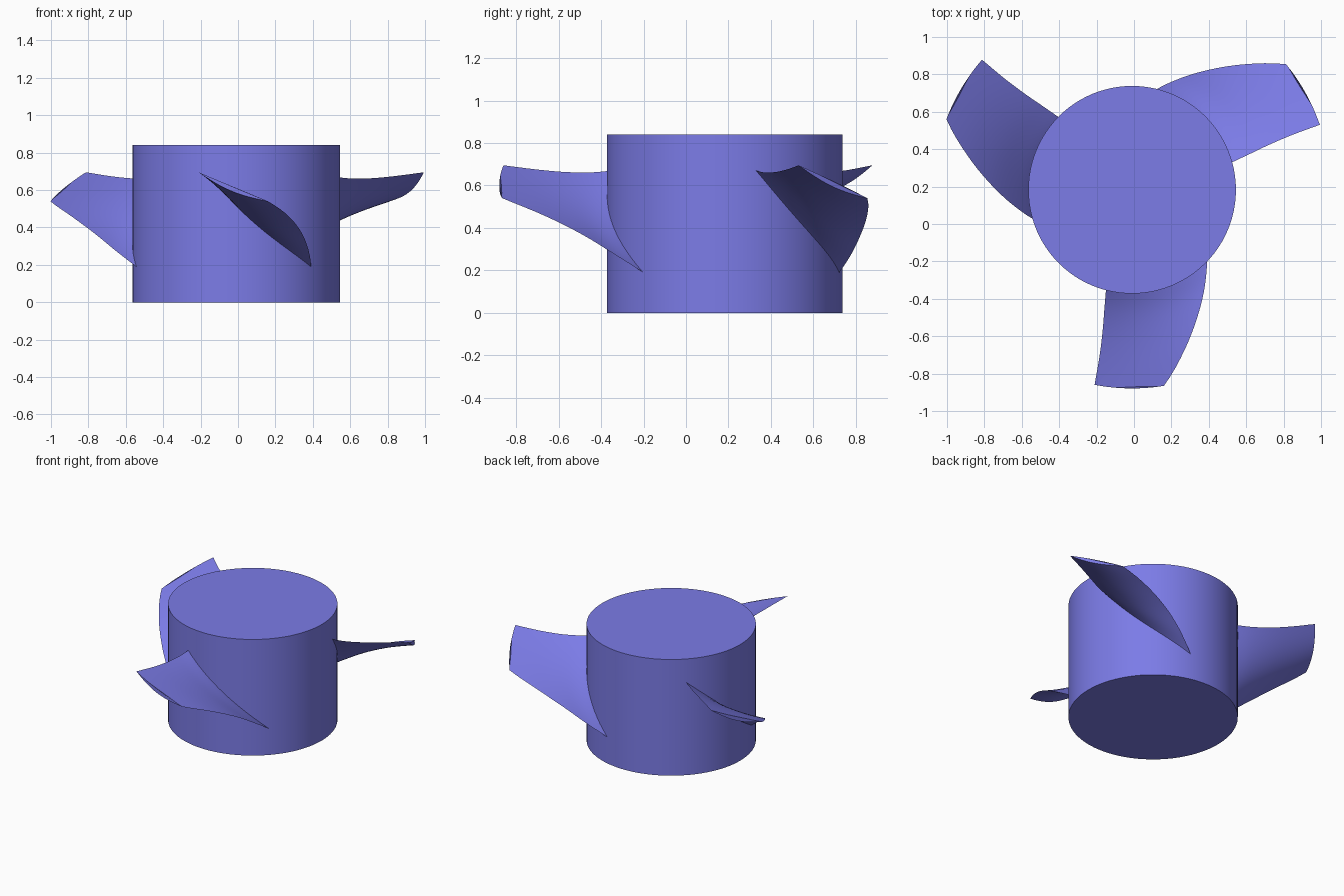
import bpy, bmesh, math
from mathutils import Vector

if "Cube" in bpy.data.objects:
    bpy.data.objects.remove(bpy.data.objects["Cube"])

CX, CY = -0.01, 0.183          # rotor axis
HUB_R, HUB_H = 0.555, 0.84

blue = bpy.data.materials.new("periwinkle_blue")
blue.diffuse_color = (0.2, 0.2, 0.8, 1)
blue.use_nodes = True
blue.node_tree.nodes["Principled BSDF"].inputs["Base Color"].default_value = blue.diffuse_color


def finish(bm, name, angle):
    bmesh.ops.recalc_face_normals(bm, faces=bm.faces)
    mesh = bpy.data.meshes.new(name)
    bm.to_mesh(mesh)
    bm.free()
    ob = bpy.data.objects.new(name, mesh)
    bpy.context.collection.objects.link(ob)
    mesh.materials.append(blue)
    bpy.ops.object.select_all(action='DESELECT')
    ob.select_set(True)
    bpy.context.view_layer.objects.active = ob
    bpy.ops.object.shade_smooth_by_angle(angle=math.radians(angle))
    return ob


# Hub
bm = bmesh.new()
bmesh.ops.create_cone(bm, cap_ends=True, segments=96, radius1=HUB_R, radius2=HUB_R, depth=HUB_H)
bmesh.ops.translate(bm, verts=bm.verts, vec=(CX, CY, HUB_H / 2))
finish(bm, "hub", 30)

# Blade stations: radius, high edge angle and z, low edge angle and z, thickness
STATIONS = [
    (0.520, -15.2, 0.673, 49.5, 0.157, 0.040),
    (0.555, -14.6, 0.670, 46.1, 0.190, 0.040),
    (0.640, -13.3, 0.662, 37.5, 0.268, 0.038),
    (0.760, -11.9, 0.663, 27.5, 0.370, 0.035),
    (0.900, -11.1, 0.675, 18.2, 0.460, 0.030),
    (1.062, -10.9, 0.695, 9.2, 0.540, 0.025),
]


def smooth_stations(rows, steps):
    """Run a smooth curve through the station rows."""
    def extend(a, b):
        return tuple(2 * p - q for p, q in zip(a, b))
    pts = [extend(rows[0], rows[1])] + rows + [extend(rows[-1], rows[-2])]
    out = []
    for i in range(1, len(pts) - 2):
        for k in range(steps):
            t = k / steps
            out.append([0.5 * (2 * b + (c - a) * t + (2 * a - 5 * b + 4 * c - d) * t * t
                               + (3 * b - a - 3 * c + d) * t ** 3)
                        for a, b, c, d in zip(*pts[i - 1:i + 3])])
    return out + [list(rows[-1])]


def section(row, turn, n=16):
    """Flat-topped foil section wrapped on a cylinder around the axis."""
    r, a0, z0, a1, z1, thick = row
    a0, a1 = math.radians(a0), math.radians(a1)
    along = Vector((r * (a1 - a0), z1 - z0)).normalized()
    down = Vector((along.y, -along.x))
    ring = [(i / n, 0.0) for i in range(n + 1)]
    ring += [(i / n, thick * math.sin(math.pi * i / n)) for i in range(n - 1, 0, -1)]
    pts = []
    for s, t in ring:
        ang = a0 + (a1 - a0) * s + down.x * t / r - math.pi / 2 + turn
        z = z0 + (z1 - z0) * s + down.y * t
        pts.append((CX + r * math.cos(ang), CY + r * math.sin(ang), z))
    return pts


# Three twisted blades
rows = smooth_stations(STATIONS, 4)
for b in range(3):
    bm = bmesh.new()
    rings = [[bm.verts.new(p) for p in section(row, b * math.tau / 3)] for row in rows]
    m = len(rings[0])
    for lo, hi in zip(rings, rings[1:]):
        for i in range(m):
            j = (i + 1) % m
            bm.faces.new((lo[i], lo[j], hi[j], hi[i]))
    bm.faces.new(rings[0])
    bm.faces.new(rings[-1])
    finish(bm, f"blade_{b + 1}", 20)
